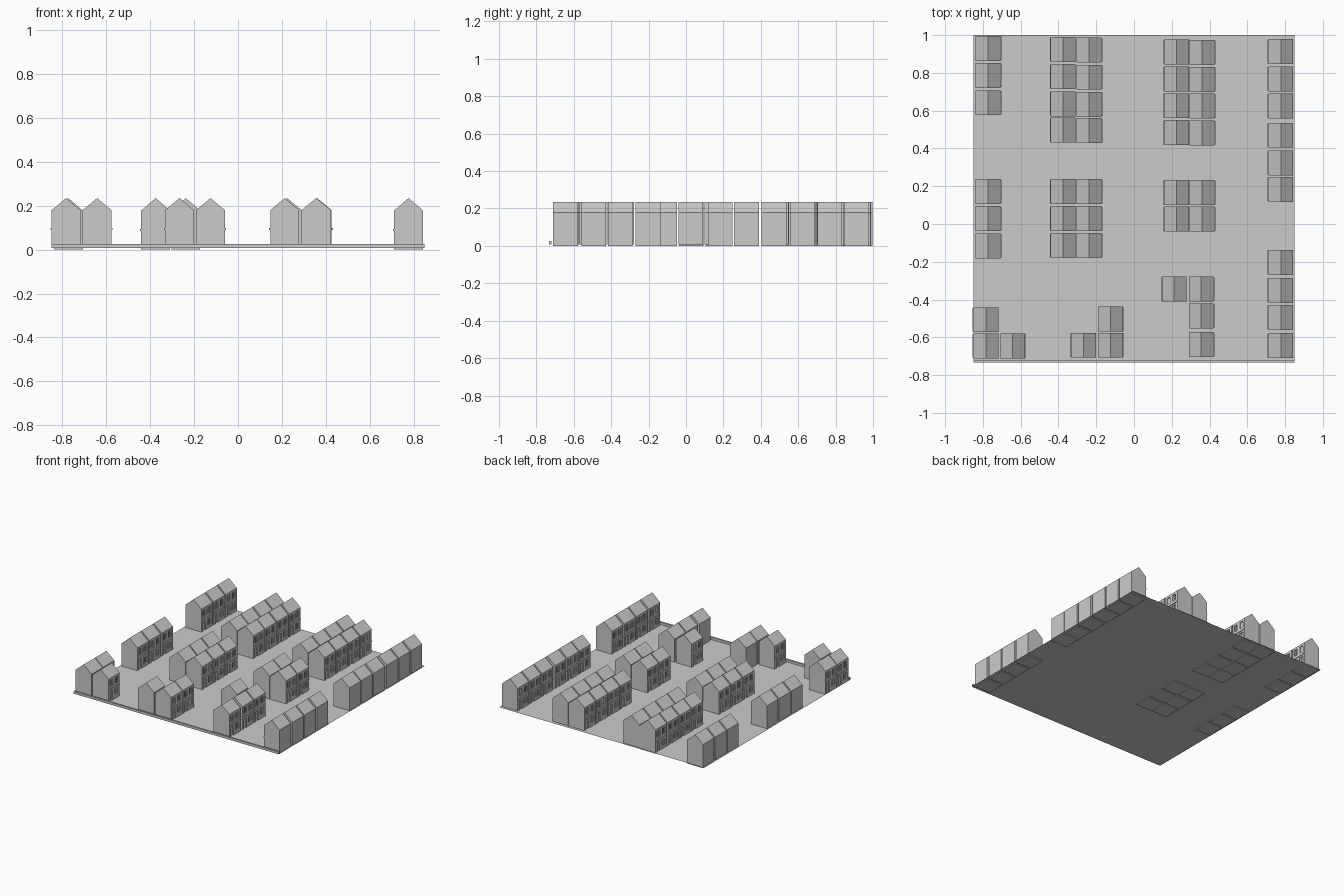
import bpy, bmesh, math
from mathutils import Matrix, Vector

if "Cube" in bpy.data.objects:
    bpy.data.objects.remove(bpy.data.objects["Cube"])

W = 0.066          # half width of a house
DEEP = 0.007       # window recess depth
EAVE, RIDGE = 0.178, 0.235


def add_box(bm, x0, x1, y0, y1, z0, z1):
    m = Matrix.Translation(((x0 + x1) / 2, (y0 + y1) / 2, (z0 + z1) / 2))
    m = m @ Matrix.Diagonal((x1 - x0, y1 - y0, z1 - z0, 1))
    bmesh.ops.create_cube(bm, size=1, matrix=m)


def finish(bm, name):
    bmesh.ops.recalc_face_normals(bm, faces=bm.faces)
    me = bpy.data.meshes.new(name)
    bm.to_mesh(me)
    bm.free()
    return me


def link(name, me):
    ob = bpy.data.objects.new(name, me)
    bpy.context.collection.objects.link(ob)
    return ob


def house_mesh():
    """Gabled house, ridge along y, recessed windows on its +x side."""
    bm = bmesh.new()
    # gabled body, set back behind the street wall
    xin = W - DEEP
    zin = EAVE + (RIDGE - EAVE) * DEEP / W
    profile = [(-W, 0), (xin, 0), (xin, EAVE), (W, EAVE), (0, RIDGE), (-W, EAVE)]
    face = bm.faces.new([bm.verts.new((x, -W, z)) for x, z in profile])
    ext = bmesh.ops.extrude_face_region(bm, geom=[face])
    bmesh.ops.translate(bm, vec=(0, 2 * W, 0),
                        verts=[v for v in ext["geom"] if isinstance(v, bmesh.types.BMVert)])
    # street wall: bands and piers leaving window and door openings
    bands = [(-W, W, 0.160, EAVE), (-W, W, 0.074, 0.112), (-0.018, W, 0, 0.030)]
    uppers = [(-W, -0.047), (-0.014, 0.014), (0.047, W)]
    lowers = [(-W, -0.046), (-0.018, 0.008), (0.048, W)]
    bands += [(a, b, 0.112, 0.160) for a, b in uppers]
    bands += [(a, b, 0.030, 0.074) for a, b in lowers]
    bands += [(-W, -0.046, 0, 0.030)]
    for y0, y1, z0, z1 in bands:
        add_box(bm, xin, W, y0, y1, z0, z1)
    # glazing bars
    for y, z0, z1 in ((-0.0305, 0.112, 0.160), (0.0305, 0.112, 0.160), (0.028, 0.030, 0.074)):
        add_box(bm, xin, W - 0.003, y - 0.0015, y + 0.0015, z0, z1)
    # storey ledge
    add_box(bm, W, W + 0.005, -W + 0.004, W - 0.004, 0.086, 0.094)
    return finish(bm, "house")


# ground sheet
bm = bmesh.new()
bmesh.ops.create_grid(bm, x_segments=1, y_segments=1, size=1,
                      matrix=Matrix.Translation((0, 0.134, 0.007)) @ Matrix.Diagonal((0.85, 0.866, 1, 1)))
me = finish(bm, "ground_sheet")
if me.polygons[0].normal.z < 0:
    me.flip_normals()
link("ground_sheet", me)

# kerb along the front edge
bm = bmesh.new()
add_box(bm, -0.85, 0.85, -0.733, -0.72, 0.007, 0.025)
link("front_kerb", finish(bm, "front_kerb"))

# terraces: (x, facing, base height, y centres)
B, M = [0.924, 0.780, 0.636, 0.497], [0.171, 0.028, -0.114]
C = [0.911, 0.768, 0.626, 0.484]
LOW, HIGH = 0.0, 0.007
rows = [
    (-0.773, 1, LOW, [0.930, 0.787, 0.642, 0.172, 0.028, -0.116]),
    (-0.375, -1, LOW, B + M),
    (-0.238, 1, LOW, [y - 0.003 for y in B] + M),
    (0.224, -1, HIGH, C + [0.166, 0.026]),
    (0.361, 1, HIGH, [y - 0.002 for y in C] + [0.166, 0.026]),
    (0.777, -1, LOW, [0.913, 0.768, 0.625, 0.470, 0.323, 0.183,
                      -0.203, -0.351, -0.494, -0.644]),
    # front corner clusters
    (-0.783, -1, HIGH, [-0.507, -0.645]),
    (-0.642, 1, HIGH, [-0.645]),
    (-0.267, -1, HIGH, [-0.642]),
    (-0.125, 1, HIGH, [-0.504, -0.642]),
    (0.213, -1, HIGH, [-0.344]),
    (0.356, 1, HIGH, [-0.344, -0.486, -0.638]),
]
house = house_mesh()
for x, facing, base, ys in rows:
    for y in ys:
        ob = link("terrace_house", house)
        ob.location = (x, y, base)
        ob.rotation_euler.z = 0 if facing > 0 else math.pi
        ob.scale.z = (RIDGE - base) / RIDGE
